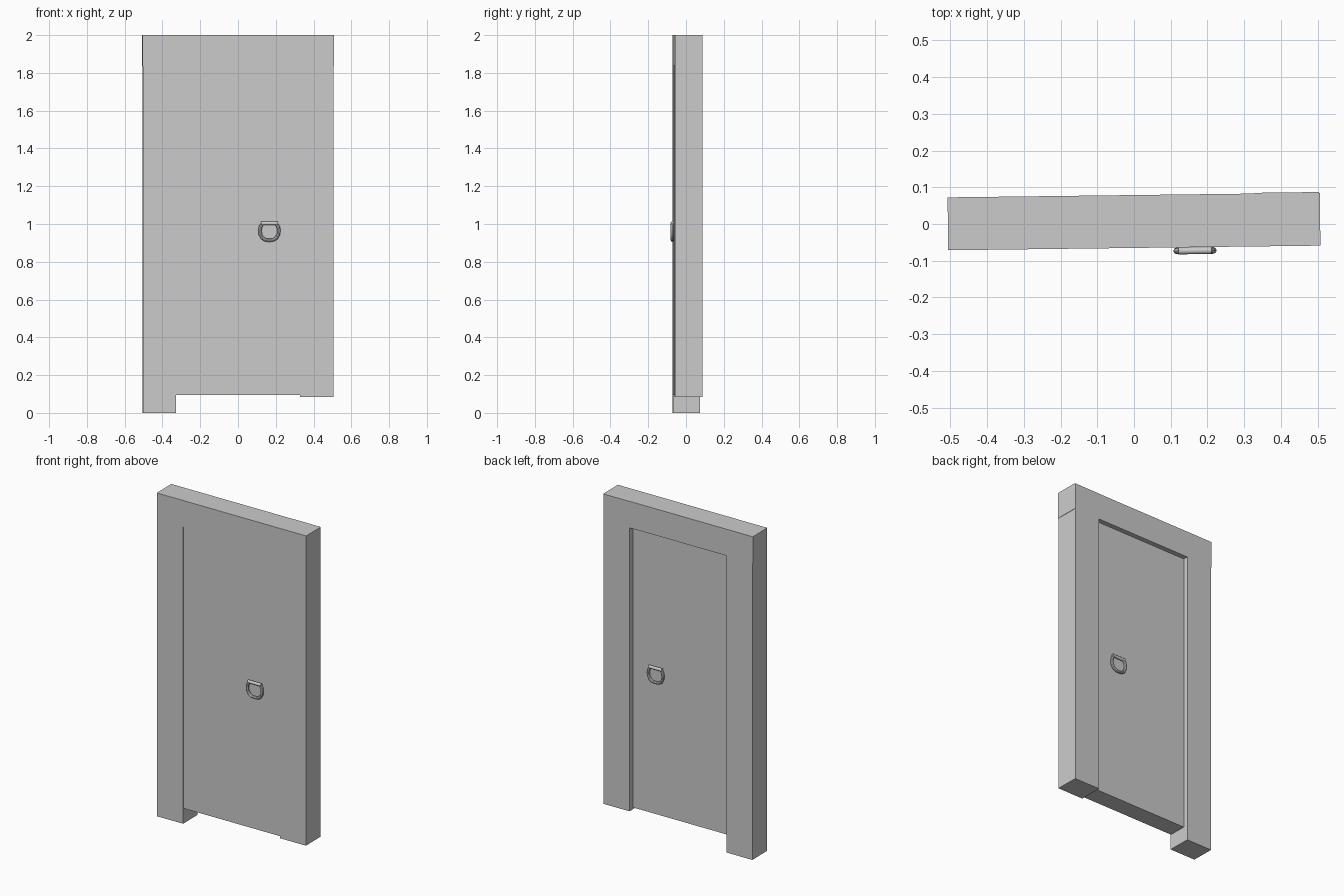
import bpy, math
from mathutils import Matrix

if "Cube" in bpy.data.objects:
    bpy.data.objects.remove(bpy.data.objects["Cube"])

# The whole door stands slightly skewed about the vertical axis
SKEW = Matrix.Translation((0, 0.0073, 0)) @ Matrix.Rotation(0.0124, 4, 'Z')


def box(name, x, y, z):
    """Box from (min, max) pairs, placed in the skewed door frame."""
    bpy.ops.mesh.primitive_cube_add(size=1)
    ob = bpy.context.object
    ob.name = name
    size = Matrix.Diagonal((x[1] - x[0], y[1] - y[0], z[1] - z[0], 1))
    mid = Matrix.Translation((sum(x) / 2, sum(y) / 2, sum(z) / 2))
    ob.data.transform(SKEW @ mid @ size)
    return ob


def smooth(ob):
    bpy.ops.object.select_all(action='DESELECT')
    ob.select_set(True)
    bpy.context.view_layer.objects.active = ob
    bpy.ops.object.shade_smooth_by_angle(angle=math.radians(40))


# Frame: header, left jamb to the floor, right jamb raised and proud at the back
box("header", (-0.507, 0.507), (-0.0725, 0.0715), (1.836, 2.0))
box("left_jamb", (-0.504, -0.328), (-0.0725, 0.0715), (0.0, 1.837))
box("right_jamb", (0.328, 0.505), (-0.0720, 0.0735), (0.083, 1.9995))

# Door leaf: nearly flush at the front, recessed at the back
FRONT, BACK = -0.0705, 0.0415
box("door_leaf", (-0.329, 0.329), (FRONT, BACK), (0.095, 1.838))

# Ring handle with hinge bar on each face
HX = 0.165
RING = [(-0.039, 0.997), (-0.047, 0.985), (-0.050, 0.967), (-0.048, 0.946),
        (-0.038, 0.927), (-0.021, 0.916), (0, 0.914)]
path = RING + [(-x, z) for x, z in reversed(RING[:-1])]

for side, y in (("front", FRONT - 0.0115), ("back", BACK + 0.0115)):
    curve = bpy.data.curves.new(side + "_ring", 'CURVE')
    curve.dimensions = '3D'
    curve.bevel_depth = 0.009
    curve.bevel_resolution = 2
    curve.use_fill_caps = True
    spline = curve.splines.new('POLY')
    spline.points.add(len(path) - 1)
    for p, (x, z) in zip(spline.points, path):
        p.co = (HX + x, y, z, 1)
    ring = bpy.data.objects.new(side + "_handle_ring", curve)
    bpy.context.collection.objects.link(ring)
    bpy.ops.object.select_all(action='DESELECT')
    ring.select_set(True)
    bpy.context.view_layer.objects.active = ring
    bpy.ops.object.convert(target='MESH')
    ring = bpy.context.object
    ring.data.transform(SKEW)
    smooth(ring)

    bpy.ops.mesh.primitive_cylinder_add(vertices=16, radius=0.0095, depth=0.09)
    bar = bpy.context.object
    bar.name = side + "_handle_bar"
    bar.data.transform(SKEW @ Matrix.Translation((HX, y, 1.003))
                       @ Matrix.Rotation(math.pi / 2, 4, 'Y'))
    smooth(bar)
